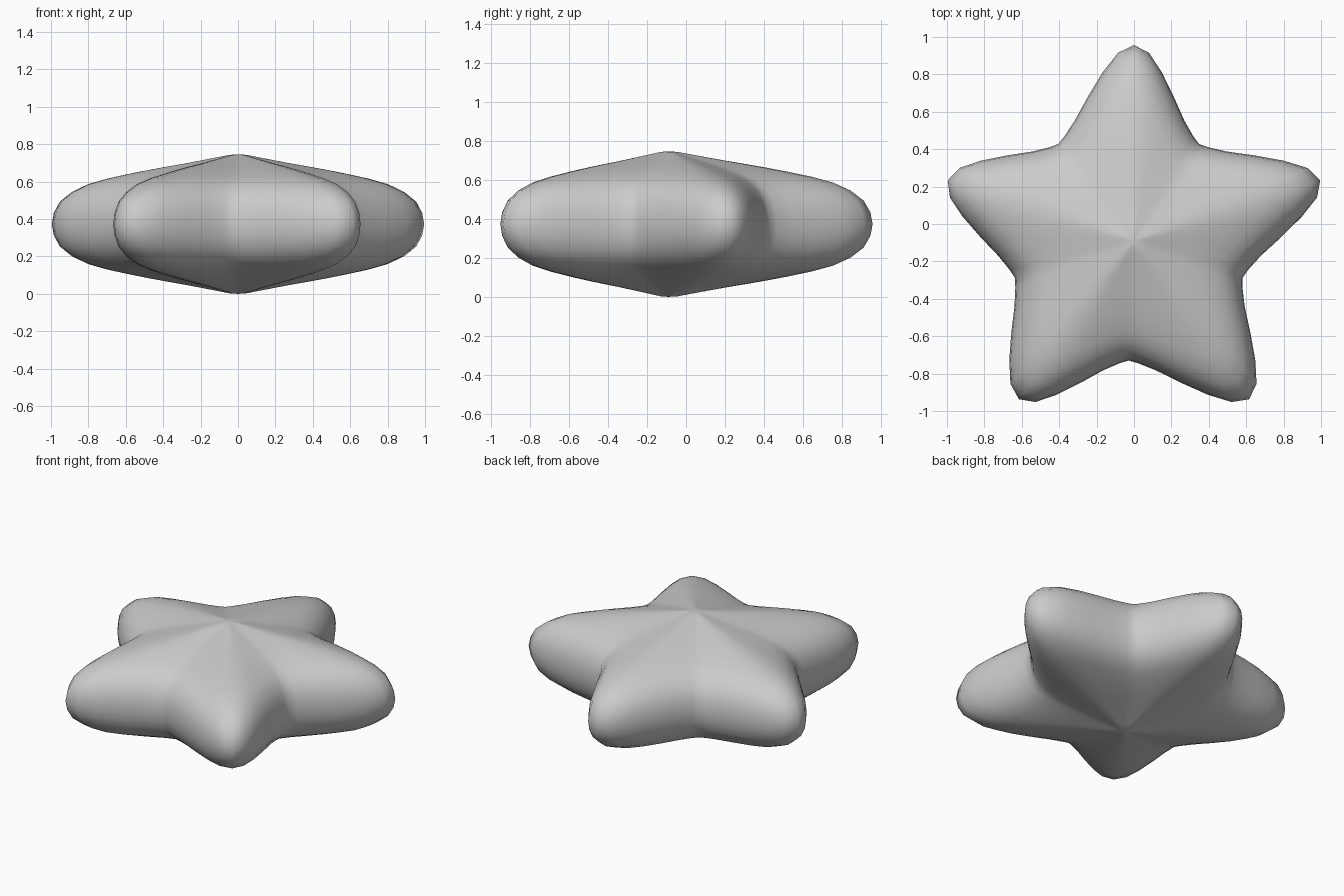
import bpy, bmesh
from math import pi
from mathutils import Vector, Matrix

cube = bpy.data.objects.get("Cube")
if cube:
    bpy.data.objects.remove(cube)

ARMS = 5
MID_Z = 0.373
CENTRE = Vector((0, -0.09))
MEAN_RADIUS = 0.8
TIP_RADIUS = 1.047

# Half outline of one arm: (across, along), from the tip to just before the notch
half_arm = [(0, TIP_RADIUS), (0.083, 1.005), (0.157, 0.903), (0.23, 0.77),
            (0.293, 0.643), (0.345, 0.558), (0.376, 0.518)]
# Rounded thickness profile: (scale of the outline, half height)
profile = [(0.05, 0.37), (0.1, 0.361), (0.2, 0.343), (0.3, 0.325),
           (0.4, 0.308), (0.5, 0.29), (0.6, 0.27), (0.72, 0.243),
           (0.82, 0.213), (0.9, 0.172), (0.96, 0.12), (0.99, 0.06)]


def star_outline():
    """Repeat the mirrored arm around the centre."""
    arm = [(-x, y) for x, y in half_arm[:0:-1]] + half_arm[:-1]
    points = []
    for i in range(ARMS):
        turn = Matrix.Rotation(-2 * pi * i / ARMS, 2)
        points += [turn @ Vector(p) for p in arm]
    # The notches lean a little to one side
    for p in points:
        p.x -= 0.07 * max(0, TIP_RADIUS - p.length)
    return points


outline = star_outline()
bm = bmesh.new()


def ring(scale, z):
    """One star-shaped loop, softer towards the middle."""
    sharp = 0.6 + 0.4 * scale
    loop = []
    for p in outline:
        q = p.normalized().lerp(p / MEAN_RADIUS, sharp) * MEAN_RADIUS * scale + CENTRE
        loop.append(bm.verts.new((q.x, q.y, z)))
    return loop


# Loops from the top, over the rim, to the underside
loops = [ring(s, MID_Z + h) for s, h in profile]
loops.append(ring(1, MID_Z))
loops += [ring(s, MID_Z - h) for s, h in reversed(profile)]
top = bm.verts.new((CENTRE.x, CENTRE.y, 2 * MID_Z))
bottom = bm.verts.new((CENTRE.x, CENTRE.y, 0))

count = len(outline)
for i in range(count):
    j = (i + 1) % count
    bm.faces.new((top, loops[0][i], loops[0][j]))
    bm.faces.new((bottom, loops[-1][j], loops[-1][i]))
    for a, b in zip(loops, loops[1:]):
        bm.faces.new((a[i], b[i], b[j], a[j]))
bmesh.ops.recalc_face_normals(bm, faces=bm.faces)
for face in bm.faces:
    face.smooth = True

mesh = bpy.data.meshes.new("puffy_star")
bm.to_mesh(mesh)
bm.free()
star = bpy.data.objects.new("puffy_star", mesh)
bpy.context.collection.objects.link(star)

# Plain grey colour
grey = bpy.data.materials.new("light_grey")
grey.use_nodes = True
colour = (0.6, 0.6, 0.6, 1)
grey.diffuse_color = colour
grey.node_tree.nodes["Principled BSDF"].inputs["Base Color"].default_value = colour
mesh.materials.append(grey)
